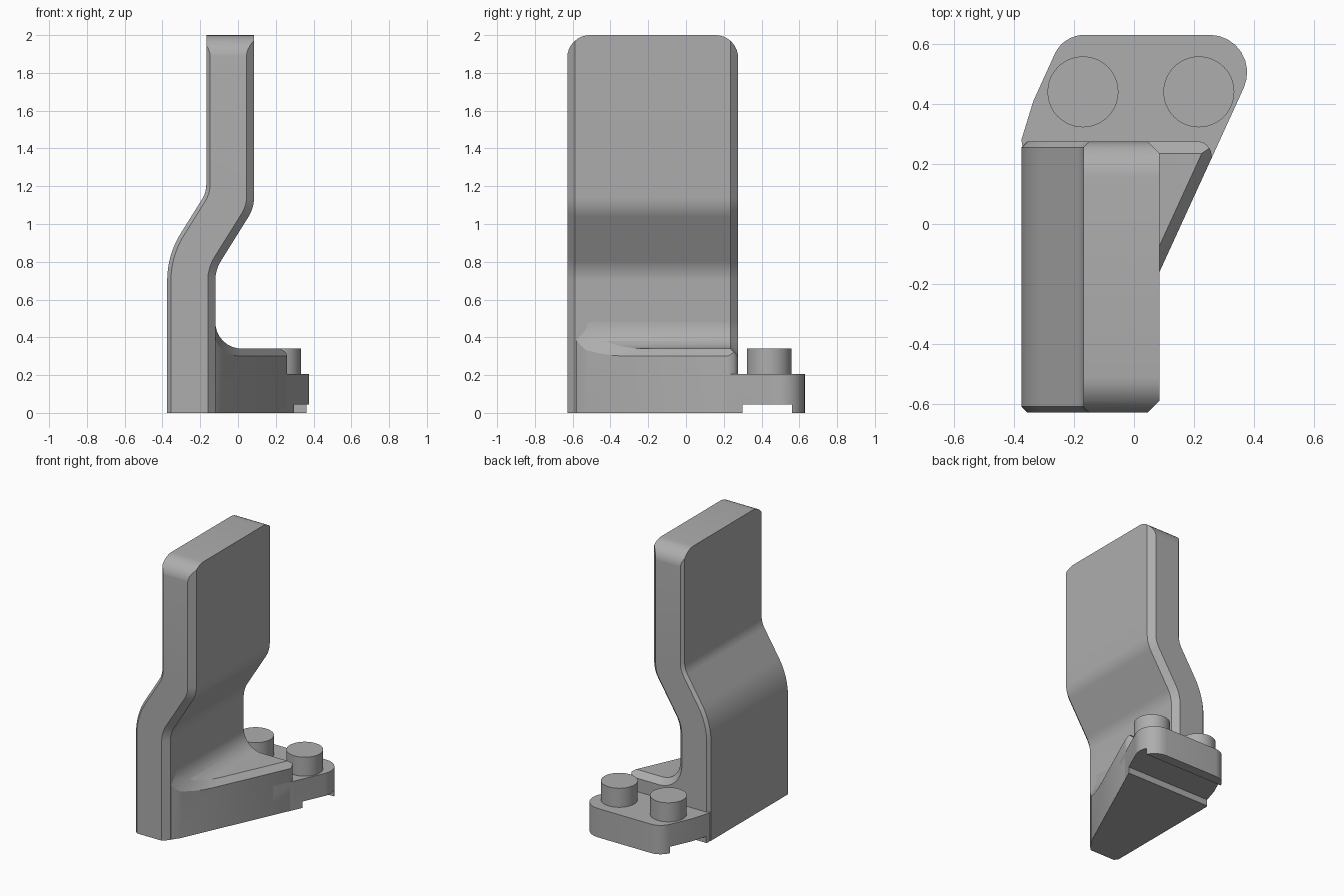
import bpy, bmesh, math
from mathutils import Vector

cube = bpy.data.objects.get("Cube")
if cube:
    bpy.data.objects.remove(cube)

grey = bpy.data.materials.new("plain_grey")
grey.use_nodes = True
tone = (0.42, 0.42, 0.42, 1)
grey.diffuse_color = tone
grey.node_tree.nodes["Principled BSDF"].inputs["Base Color"].default_value = tone


def rounded(points, steps=8):
    """Polyline from (u, v, radius) points, with its corners turned into arcs."""
    path = []
    for i, (u, v, r) in enumerate(points):
        p = Vector((u, v))
        if not r:
            path.append(p)
            continue
        a = (Vector(points[i - 1][:2]) - p).normalized()
        b = (Vector(points[(i + 1) % len(points)][:2]) - p).normalized()
        half = a.angle(b) / 2
        centre = p + (a + b).normalized() * r / math.sin(half)
        start = p + a * r / math.tan(half) - centre
        end = p + b * r / math.tan(half) - centre
        sweep = start.angle(end)
        for k in range(steps + 1):
            t = k / steps
            path.append(centre + (start * math.sin((1 - t) * sweep)
                                  + end * math.sin(t * sweep)) / math.sin(sweep))
    return path


def offset(path, d):
    """Shift an open polyline sideways (to its right) by d, with mitred corners."""
    out = []
    for i, p in enumerate(path):
        normals = []
        for a, b in ((i - 1, i), (i, i + 1)):
            if a >= 0 and b < len(path):
                e = (path[b] - path[a]).normalized()
                normals.append(Vector((e.y, -e.x)))
        n = sum(normals, Vector((0, 0))).normalized()
        out.append(p + n * d / n.dot(normals[0]))
    return out


def loft(name, rings):
    """Closed solid through matching rings of 3D points."""
    bm = bmesh.new()
    loops = [[bm.verts.new(p) for p in ring] for ring in rings]
    for a, b in zip(loops, loops[1:]):
        for i in range(len(a)):
            j = (i + 1) % len(a)
            bm.faces.new((a[i], a[j], b[j], b[i]))
    bm.faces.new(loops[0])
    bm.faces.new(loops[-1])
    bmesh.ops.recalc_face_normals(bm, faces=bm.faces)
    mesh = bpy.data.meshes.new(name)
    bm.to_mesh(mesh)
    bm.free()
    mesh.materials.append(grey)
    obj = bpy.data.objects.new(name, mesh)
    bpy.context.collection.objects.link(obj)
    return obj


def prism(name, outline, low, high):
    return loft(name, [[(p[0], p[1], z) for p in outline] for z in (low, high)])


def combine(obj, cutter, operation):
    mod = obj.modifiers.new("cut", "BOOLEAN")
    mod.operation, mod.object, mod.solver = operation, cutter, "EXACT"
    bpy.context.view_layer.objects.active = obj
    bpy.ops.object.modifier_apply(modifier=mod.name)
    bpy.data.objects.remove(cutter)


FRONT, BACK, LEAN = -0.628, 0.275, 0.458


def slant_x(y):
    return 0.158 + LEAN * y


# Cranked arm: side outline lofted along y, with chamfered ends
outer = rounded([(-0.375, 0, 0), (-0.375, 0.836, 0.47), (-0.168, 1.167, 0.15), (-0.168, 2.1, 0)])
inner = rounded([(0.085, 2.1, 0), (0.085, 1.085, 0.2), (-0.12, 0.757, 0.2), (-0.12, 0, 0)])
ends = [(FRONT, 0.02, 0.04), (FRONT + 0.02, 0, 0.02), (FRONT + 0.04, 0, 0),
        (BACK - 0.04, 0, 0), (BACK - 0.02, 0, 0.02), (BACK, 0.02, 0.04)]
arm = loft("arm", [[(p.x, y, p.y) for p in offset(outer, a) + offset(inner, b)]
                   for y, a, b in ends])

# Rounded top corners of the arm
dome = rounded([(FRONT - 0.001, -0.1, 0), (FRONT - 0.001, 2, 0.12),
                (BACK + 0.001, 2, 0.12), (BACK + 0.001, -0.1, 0)])
combine(arm, loft("top_cutter", [[(x, p.x, p.y) for p in dome] for x in (-1, 1)]), "INTERSECT")

# Foot block: filleted step beside the arm, trimmed by a slanted chamfered side
step = rounded([(0.6, 0.34, 0), (-0.12, 0.34, 0.14), (-0.12, 0.5, 0)])
step.reverse()


def step_ring(inset, left, right, low, high):
    path = offset(step, inset)
    return path + [Vector(p) for p in ((right, path[-1].y), (right, low), (left, low), (left, high))]


foot = loft("foot_block", [[(p.x, y, p.y) for p in step_ring(d, -0.17, 0.65, 0, 0.5)]
                           for y, d in ((FRONT, 0.04), (FRONT + 0.04, 0),
                                        (BACK - 0.04, 0), (BACK, 0.04))])
slant = loft("slant_cutter", [[(p.x, (p.x - 0.158) / LEAN + s, p.y)
                               for p in step_ring(d, -0.5, 0.8, -0.1, 0.7)]
                              for s, d in ((0, 0.04), (0.131, -0.02), (3, -0.02))])
combine(foot, slant, "INTERSECT")

# Rounded back corner and softened front edge of the foot
trim = rounded([(-0.3, 0.4, 0), (-0.3, FRONT - 0.002, 0), (-0.163, FRONT - 0.002, 0), (-0.125, -0.588, 0),
                (-0.085, -0.531, 0), (0, -0.55, 0), (0.4, 0.1, 0),
                (slant_x(0.19) + 0.002, 0.19, 0), (slant_x(BACK) + 0.002, BACK + 0.001, 0.05),
                (0.1, BACK + 0.001, 0), (0.1, 0.4, 0)])
combine(foot, prism("foot_trim", trim, -0.2, 0.8), "INTERSECT")

# Rear plate with a cross groove underneath
plate_outline = rounded([(-0.3, 0.1, 0), (-0.37, 0.25, 0), (-0.375, 0.28, 0), (-0.335, 0.41, 0),
                         (-0.235, 0.63, 0.11), (slant_x(0.63), 0.63, 0.125), (slant_x(0.1), 0.1, 0)])
plate = prism("rear_plate", plate_outline, 0, 0.205)
groove = [(-1, 0.3), (1, 0.3), (1, 0.56), (-1, 0.56)]
combine(plate, prism("groove_cutter", groove, -0.1, 0.045), "DIFFERENCE")

# Two round pins on the plate
pins = []
for side, x in (("right", -0.17), ("left", 0.216)):
    circle = [(x + 0.118 * math.cos(k * math.tau / 48), 0.44 + 0.118 * math.sin(k * math.tau / 48))
              for k in range(48)]
    pins.append(prism(side + "_pin", circle, 0.15, 0.34))

# Smooth curves, crisp chamfers
bpy.ops.object.select_all(action="DESELECT")
for obj in [arm, foot, plate] + pins:
    obj.select_set(True)
bpy.context.view_layer.objects.active = arm
bpy.ops.object.shade_smooth_by_angle(angle=math.radians(25))
